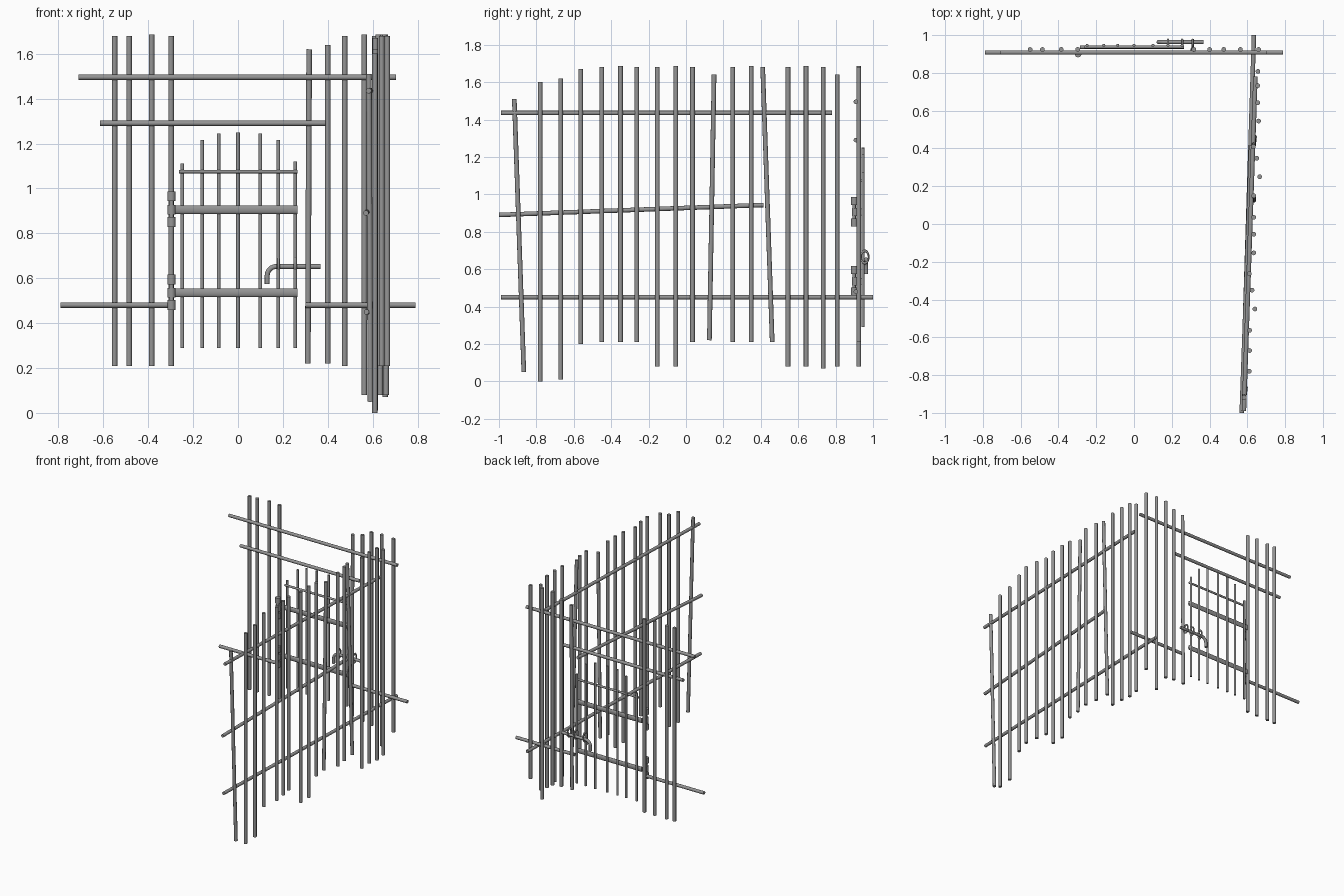
import bpy, math
from mathutils import Vector

cube = bpy.data.objects.get("Cube")
if cube:
    bpy.data.objects.remove(cube, do_unlink=True)

steel = bpy.data.materials.new("grey steel")
GREY = (0.3, 0.3, 0.3, 1)
steel.use_nodes = True
steel.diffuse_color = GREY
steel.node_tree.nodes["Principled BSDF"].inputs["Base Color"].default_value = GREY


def finish(obj, name):
    """Name, colour and smooth the round sides, keeping end caps flat."""
    obj.name = name
    obj.data.materials.append(steel)
    for face in obj.data.polygons:
        face.use_smooth = len(face.vertices) == 4
    return obj


def rod(name, a, b, r):
    a, b = Vector(a), Vector(b)
    d = b - a
    bpy.ops.mesh.primitive_cylinder_add(vertices=14, radius=r, depth=d.length, location=(a + b) / 2)
    obj = bpy.context.object
    obj.rotation_euler = d.to_track_quat('Z', 'Y').to_euler()
    return finish(obj, name)


BAR, RAIL, THIN = 0.0125, 0.012, 0.008

# Uprights of the wall that holds the gate: x, bottom, top
for x, low, high in [(-.55, .21, 1.68), (-.485, .21, 1.68), (-.385, .21, 1.685),
                     (-.298, .21, 1.68), (.4, .22, 1.64), (.475, .21, 1.68),
                     (.563, .08, 1.685), (.66, .21, 1.68)]:
    rod("gate_wall_bar", (x, .924, low), (x, .924, high), BAR)
rod("gate_wall_bar", (.311, .924, .22), (.317, .924, 1.62), BAR)

# Rails of the gate wall: x start, x end, height
for x0, x1, z in [(-.71, .705, 1.495), (-.615, .39, 1.29),
                  (-.79, -.3, .48), (.3, .79, .48)]:
    rod("gate_wall_rail", (x0, .908, z), (x1, .908, z), RAIL)

# Uprights of the long side wall: x, y, bottom, top
for x, y, low, high in [
        (.61, -.78, 0, 1.6), (.612, -.67, .01, 1.62), (.612, -.563, .2, 1.67),
        (.64, -.45, .21, 1.68), (.625, -.35, .21, 1.685), (.61, -.263, .21, 1.68),
        (.634, -.153, .08, 1.68), (.634, -.054, .08, 1.685), (.634, .035, .21, 1.68),
        (.665, .25, .21, 1.68), (.65, .348, .21, 1.685), (.66, .545, .08, 1.68),
        (.655, .642, .08, 1.685), (.655, .733, .07, 1.68), (.656, .808, .08, 1.64)]:
    rod("side_wall_bar", (x, y, low), (x, y, high), BAR)

# Leaning uprights of the side wall
rod("leaning_bar", (.59, -.867, .05), (.583, -.918, 1.51), BAR)
rod("leaning_bar", (.634, .125, .22), (.634, .15, 1.64), BAR)
rod("leaning_bar", (.638, .461, .21), (.632, .41, 1.68), BAR)

# Rails of the side wall
rod("side_wall_top_rail", (.582, -.99, 1.435), (.643, .78, 1.435), RAIL)
rod("side_wall_middle_rail", (.57, -1, .89), (.62, .415, .943), RAIL)
rod("side_wall_low_rail", (.572, -.99, .45), (.635, 1, .45), RAIL)

# Gate leaf: thin uprights with an arched outline
for x, top in [(-.248, 1.11), (-.16, 1.215), (-.086, 1.245), (0, 1.25),
               (.1, 1.245), (.18, 1.215), (.255, 1.12)]:
    rod("gate_bar", (x, .946, .29), (x, .946, top), THIN)
rod("gate_top_rail", (-.262, .937, 1.075), (.265, .937, 1.075), THIN)

# Flattened gate straps, each with a hinge on the post
for z in (.905, .535):
    strap = rod("gate_strap", (-.285, .935, z), (.265, .935, z), .019)
    # Local axis lying along world y is squashed
    local = strap.rotation_euler.to_matrix().transposed() @ Vector((0, 1, 0))
    strap.scale = (.5, 1, 1) if abs(local.x) > .5 else (1, .5, 1)
    rod("hinge_pin", (-.296, .899, z - .075), (-.296, .899, z + .082), .009)
    rod("hinge_barrel", (-.296, .905, z - .022), (-.296, .905, z + .022), .018)
    for dz in (-.055, .06):
        rod("hinge_knuckle", (-.296, .9, z + dz - .022), (-.296, .9, z + dz + .022), .018)

# Sliding bolt with a handle turned down
curve = bpy.data.curves.new("bolt", 'CURVE')
curve.dimensions = '3D'
curve.bevel_depth = .011
curve.bevel_resolution = 3
curve.use_fill_caps = True
bend = [(.17 - .04 * math.cos(t), .963, .612 + .04 * math.sin(t))
        for t in [i * math.pi / 12 for i in range(7)]]
path = [(.13, .963, .575)] + bend + [(.368, .963, .652)]
spline = curve.splines.new('POLY')
spline.points.add(len(path) - 1)
for point, co in zip(spline.points, path):
    point.co = (*co, 1)
curve.materials.append(steel)
bolt = bpy.data.objects.new("sliding_bolt", curve)
bpy.context.collection.objects.link(bolt)

# Guide rings around the bolt
for x in (.18, .255, .311):
    bpy.ops.mesh.primitive_torus_add(major_segments=24, minor_segments=8, major_radius=.026,
                                     minor_radius=.006, location=(x, .956, .665),
                                     rotation=(0, math.pi / 2, 0))
    ring = finish(bpy.context.object, "bolt_guide_ring")
    ring.scale = (1.25, .8, 1)
